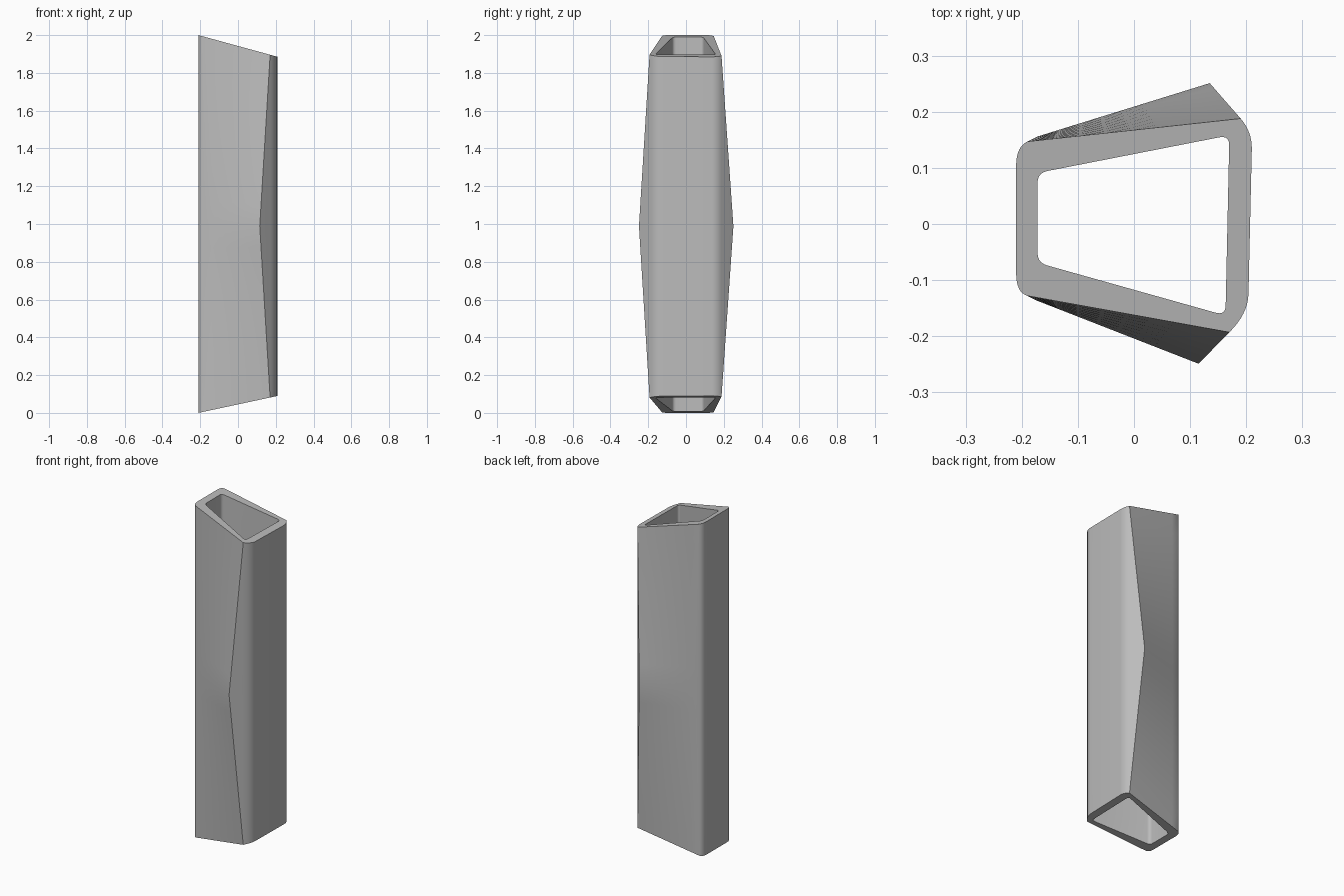
import bpy
import bmesh
from mathutils import Vector

cube = bpy.data.objects.get("Cube")
if cube:
    bpy.data.objects.remove(cube, do_unlink=True)

ROWS = 16


def arc(start, control, end, steps=8):
    """Rounded corner as a quadratic curve."""
    a, b, c = Vector(start), Vector(control), Vector(end)
    ts = [i / steps for i in range(steps + 1)]
    return [a * (1 - t) ** 2 + b * 2 * t * (1 - t) + c * t * t for t in ts]


def line(start, end, steps=8):
    a, b = Vector(start), Vector(end)
    return [a.lerp(b, i / steps) for i in range(steps + 1)]


def rounded_polygon(corners, radius):
    points = []
    for i, corner in enumerate(corners):
        c = Vector(corner)
        before = (Vector(corners[i - 1]) - c).normalized()
        after = (Vector(corners[(i + 1) % len(corners)]) - c).normalized()
        points += arc(c + before * radius, c, c + after * radius, 5)
    return points


def place(p, t):
    """Height between the two slanted end planes."""
    s = (p.x + 0.21) / 0.42
    low, high = 0.09 * s, 2 - 0.115 * s
    return low + (high - low) * t


def loft(bm, ends, middles):
    """Wall whose section swells from the ends to mid height."""
    rings = []
    for r in range(ROWS + 1):
        t = r / ROWS
        swell = 1 - abs(2 * t - 1)
        ring = []
        for e, m in zip(ends, middles):
            p = e.lerp(m, swell)
            ring.append(bm.verts.new((p.x, p.y, place(e, t))))
        rings.append(ring)
    n = len(ends)
    for lower, upper in zip(rings, rings[1:]):
        for i in range(n):
            j = (i + 1) % n
            bm.faces.new((lower[i], lower[j], upper[j], upper[i]))


# Rounded corners, fixed along the height
front_left = arc((-0.21, -0.088), (-0.21, -0.122), (-0.19, -0.128))
front_right = arc((0.17, -0.193), (0.203, -0.16), (0.204, -0.125))
back_right = arc((0.21, 0.135), (0.21, 0.165), (0.19, 0.188))
back_left = arc((-0.19, 0.147), (-0.21, 0.137), (-0.21, 0.105))


def section(front_start, front_crease, back_crease, back_end):
    return (front_left + line(front_start, front_crease) + front_right
            + back_right + line(back_crease, back_end) + back_left)


end_section = section((-0.19, -0.128), (0.17, -0.193),
                      (0.19, 0.188), (-0.19, 0.147))
middle_section = section((-0.172, -0.137), (0.115, -0.249),
                         (0.135, 0.251), (-0.172, 0.156))
bore = rounded_polygon([(-0.172, -0.069), (0.163, -0.163),
                        (0.17, 0.158), (-0.172, 0.091)], 0.018)

# Outer shell and straight bore
bm = bmesh.new()
loft(bm, end_section, middle_section)
loft(bm, bore, bore)
bmesh.ops.remove_doubles(bm, verts=bm.verts[:], dist=0.0002)

# Slanted rims
for is_top in (False, True):
    rim = [e for e in bm.edges if e.is_boundary
           and (e.verts[0].co.z > 1) == is_top]
    bmesh.ops.triangle_fill(bm, edges=rim, use_beauty=True)
bmesh.ops.recalc_face_normals(bm, faces=bm.faces[:])

mesh = bpy.data.meshes.new("faceted_tube")
bm.to_mesh(mesh)
bm.free()
tube = bpy.data.objects.new("faceted_tube", mesh)
bpy.context.collection.objects.link(tube)

# Plain grey finish
grey = bpy.data.materials.new("plain_grey")
grey.use_nodes = True
colour = (0.5, 0.5, 0.5, 1)
grey.diffuse_color = colour
for node in grey.node_tree.nodes:
    if node.type == "BSDF_PRINCIPLED":
        node.inputs["Base Color"].default_value = colour
mesh.materials.append(grey)

bpy.ops.object.select_all(action="DESELECT")
tube.select_set(True)
bpy.context.view_layer.objects.active = tube
bpy.ops.object.shade_smooth_by_angle(angle=0.5)
